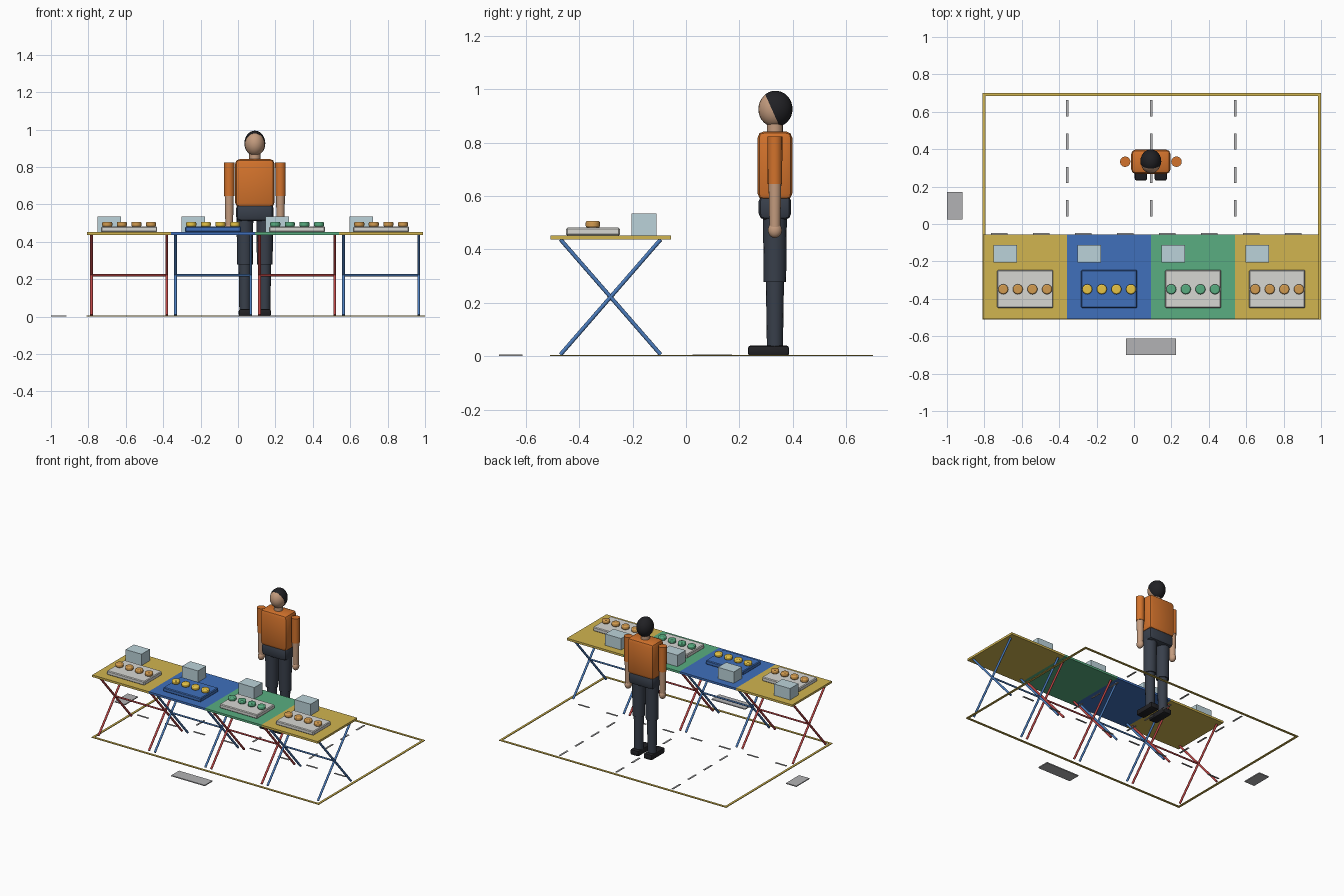
import bpy, bmesh, math
from mathutils import Vector, Matrix

if "Cube" in bpy.data.objects:
    bpy.data.objects.remove(bpy.data.objects["Cube"])

COLORS = {
    "yellow": (0.64, 0.46, 0.08), "blue": (0.05, 0.16, 0.5), "green": (0.10, 0.42, 0.22),
    "red": (0.5, 0.06, 0.06), "leg_blue": (0.07, 0.2, 0.5), "tray": (0.68, 0.68, 0.65),
    "glass": (0.5, 0.65, 0.7), "bun": (0.65, 0.33, 0.08), "gold": (0.8, 0.55, 0.06),
    "shirt": (0.65, 0.17, 0.025), "skin": (0.55, 0.33, 0.21), "trousers": (0.04, 0.05, 0.07),
    "black": (0.015, 0.015, 0.018), "grey": (0.45, 0.45, 0.46),
}
MATS = {}


def mat(key):
    if key not in MATS:
        MATS[key] = bpy.data.materials.new(key)
        MATS[key].diffuse_color = (*COLORS[key], 1)
    return MATS[key]


def finish(name, bm, color, smooth=False):
    bmesh.ops.recalc_face_normals(bm, faces=bm.faces)
    for f in bm.faces:
        f.smooth = smooth
    me = bpy.data.meshes.new(name)
    bm.to_mesh(me)
    bm.free()
    me.materials.append(mat(color))
    ob = bpy.data.objects.new(name, me)
    bpy.context.collection.objects.link(ob)
    if smooth:
        bpy.context.view_layer.objects.active = ob
        ob.select_set(True)
        bpy.ops.object.shade_smooth_by_angle(angle=math.radians(40))
        ob.select_set(False)
    return ob


def box(name, lo, hi, color, bevel=0, segs=1):
    lo, hi = Vector(lo), Vector(hi)
    bm = bmesh.new()
    bmesh.ops.create_cube(bm, size=1)
    bmesh.ops.scale(bm, vec=hi - lo, verts=bm.verts)
    bmesh.ops.translate(bm, vec=(lo + hi) / 2, verts=bm.verts)
    if bevel:
        bmesh.ops.bevel(bm, geom=bm.edges[:], offset=bevel, segments=segs,
                        affect='EDGES', profile=0.5)
    return finish(name, bm, color, segs > 1)


def rod(name, a, b, r1, color, r2=None, sides=16):
    a, b = Vector(a), Vector(b)
    d = b - a
    bm = bmesh.new()
    bmesh.ops.create_cone(bm, cap_ends=True, segments=sides, radius1=r1,
                          radius2=r1 if r2 is None else r2, depth=d.length)
    m = Matrix.Translation((a + b) / 2) @ d.to_track_quat('Z', 'Y').to_matrix().to_4x4()
    bmesh.ops.transform(bm, matrix=m, verts=bm.verts)
    return finish(name, bm, color, True)


def ellipsoid(name, c, r, color, cut=None):
    bm = bmesh.new()
    bmesh.ops.create_uvsphere(bm, u_segments=24, v_segments=16, radius=1)
    bmesh.ops.scale(bm, vec=r, verts=bm.verts)
    bmesh.ops.translate(bm, vec=c, verts=bm.verts)
    if cut:
        res = bmesh.ops.bisect_plane(bm, geom=bm.verts[:] + bm.edges[:] + bm.faces[:],
                                     plane_co=cut[0], plane_no=cut[1], clear_inner=True)
        rim = [e for e in res["geom_cut"] if isinstance(e, bmesh.types.BMEdge)]
        bmesh.ops.holes_fill(bm, edges=rim)
    return finish(name, bm, color, True)


# Floor outline
X0, X1, Y0, Y1, W = -0.81, 1.0, -0.51, 0.70, 0.016
box("floor_line_front", (X0, Y0, 0), (X1, Y0 + W, 0.005), "yellow")
box("floor_line_back", (X0, Y1 - W, 0), (X1, Y1, 0.005), "yellow")
box("floor_line_left", (X0, Y0 + W, 0), (X0 + W, Y1 - W, 0.005), "yellow")
box("floor_line_right", (X1 - W, Y0 + W, 0), (X1, Y1 - W, 0.005), "yellow")

# Dashed floor markings between bays and along the table edge
for x in (-0.357, 0.092, 0.541):
    for i in range(4):
        y = 0.083 + i * 0.179
        box("bay_dash", (x - 0.006, y - 0.044, 0), (x + 0.006, y + 0.044, 0.004), "grey")
for i in range(8):
    x = -0.72 + i * 0.2245
    box("aisle_dash", (x - 0.044, -0.06, 0), (x + 0.044, -0.048, 0.004), "grey")

# Blank dimension plates
box("width_plate", (-0.042, -0.70, 0), (0.225, -0.612, 0.007), "grey")
box("depth_plate", (-1.0, 0.024, 0), (-0.918, 0.172, 0.007), "grey")

# Four folding tables with trays, goods and boxes
TABLES = [("yellow", "red", "tray", "bun"), ("blue", "leg_blue", "blue", "gold"),
          ("green", "red", "tray", "green"), ("yellow", "leg_blue", "tray", "bun")]
for i, (top, leg, tray, goods) in enumerate(TABLES):
    cx = -0.582 + i * 0.449
    box("table_top", (cx - 0.2245, -0.507, 0.437), (cx + 0.2245, -0.057, 0.452), top)
    for s in (-1, 1):
        lx = cx + s * 0.201
        rod("table_leg", (lx, -0.47, 0.006), (lx, -0.095, 0.437), 0.0075, leg, sides=10)
        rod("table_leg", (lx, -0.095, 0.006), (lx, -0.47, 0.437), 0.0075, leg, sides=10)
    rod("table_crossbar", (cx - 0.201, -0.283, 0.221), (cx + 0.201, -0.283, 0.221),
        0.006, leg, sides=10)
    box("tray", (cx - 0.15, -0.449, 0.452), (cx + 0.15, -0.247, 0.481), tray, 0.005)
    for k in range(4):
        bx = cx + (k - 1.5) * 0.078
        bun = rod("tray_item", (bx, -0.349, 0.481), (bx, -0.349, 0.507), 0.027, goods, sides=16)
        bev = bun.modifiers.new("rounding", 'BEVEL')
        bev.width, bev.segments, bev.limit_method = 0.007, 2, 'ANGLE'
    box("table_box", (cx - 0.17, -0.205, 0.452), (cx - 0.043, -0.111, 0.534), "glass")

# Standing figure
PX, PY = 0.09, 0.333
ellipsoid("head", (PX, PY, 0.925), (0.054, 0.062, 0.067), "skin")
ellipsoid("hair", (PX, PY + 0.002, 0.926), (0.056, 0.064, 0.068), "black",
          cut=((PX, 0.326, 0.915), (0, 0.91, 0.41)))
rod("neck", (PX, PY, 0.83), (PX, PY, 0.88), 0.03, "skin")
box("torso", (PX - 0.105, PY - 0.065, 0.585), (PX + 0.105, PY + 0.065, 0.842), "shirt", 0.024, 2)
box("pelvis", (PX - 0.1, PY - 0.061, 0.51), (PX + 0.1, PY + 0.061, 0.605), "trousers", 0.025, 2)
for s in (-1, 1):
    ax, lx = PX + s * 0.137, PX + s * 0.053
    rod("sleeve", (ax, PY, 0.645), (ax, PY, 0.823), 0.027, "shirt", 0.028)
    rod("forearm", (ax, PY, 0.47), (ax, PY, 0.65), 0.020, "skin", 0.024)
    ellipsoid("hand", (ax, PY, 0.472), (0.022, 0.026, 0.029), "skin")
    rod("thigh", (lx, PY, 0.278), (lx, PY, 0.54), 0.042, "trousers", 0.045)
    rod("shin", (lx, PY, 0.03), (lx, PY, 0.285), 0.030, "trousers", 0.034)
    box("shoe", (lx - 0.033, 0.232, 0), (lx + 0.033, 0.386, 0.04), "black", 0.01, 2)

for m in bpy.data.materials:
    if m.users and not m.is_grease_pencil:
        m.use_nodes = True
        m.node_tree.nodes["Principled BSDF"].inputs["Base Color"].default_value = m.diffuse_color
